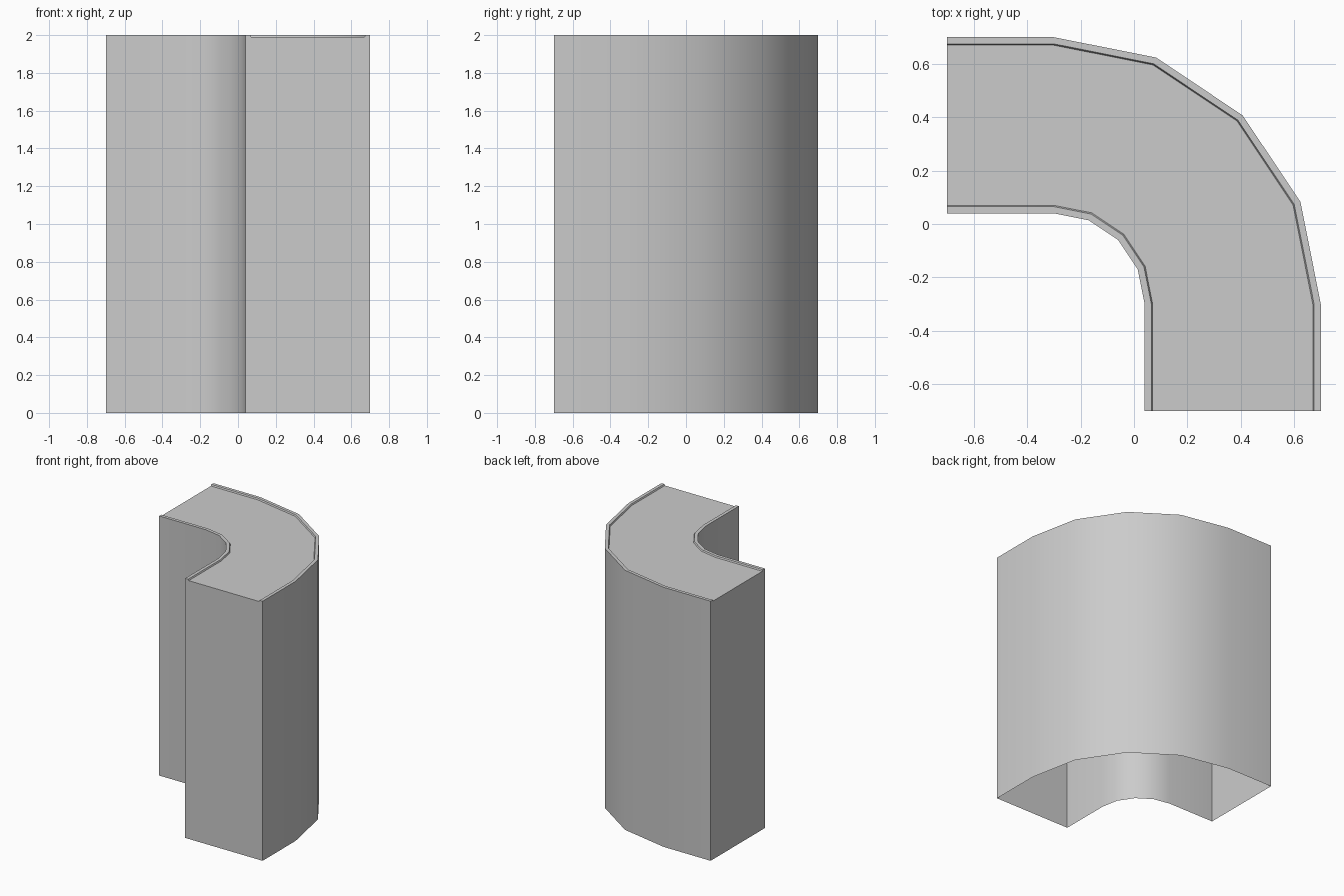
import bpy, bmesh
from math import sin, cos, radians

if "Cube" in bpy.data.objects:
    bpy.data.objects.remove(bpy.data.objects["Cube"])

# Cross-section (radius from bend centre, height), open at the bottom, with a low lip on each edge
profile = [(0.34, 0), (0.34, 2), (0.365, 2), (0.37, 1.99),
           (0.97, 1.99), (0.975, 2), (1.0, 2), (1.0, 0)]

# Stations along the wall: straight arm, quarter bend in four steps, straight arm
BEND, ARM, STEPS = -0.3, 0.4, 4
stations = [(BEND - ARM, BEND, 90)]
stations += [(BEND, BEND, 90 - 90 * i / STEPS) for i in range(STEPS + 1)]
stations += [(BEND, BEND - ARM, 0)]

bm = bmesh.new()
rings = [[bm.verts.new((cx + r * cos(radians(a)), cy + r * sin(radians(a)), z))
          for r, z in profile] for cx, cy, a in stations]

# Swept walls, lips and top
for a, b in zip(rings, rings[1:]):
    for i in range(len(profile) - 1):
        bm.faces.new((a[i], a[i + 1], b[i + 1], b[i]))

# End walls
bm.faces.new(rings[0][::-1])
bm.faces.new(rings[-1])
bmesh.ops.recalc_face_normals(bm, faces=bm.faces)

# Make sure the top surface faces up
bm.normal_update()
top = max((f for f in bm.faces if abs(f.normal.z) > 0.9), key=lambda f: f.calc_area())
if top.normal.z < 0:
    bmesh.ops.reverse_faces(bm, faces=bm.faces)

mesh = bpy.data.meshes.new("curved_wall_corner")
bm.to_mesh(mesh)
bm.free()
wall = bpy.data.objects.new("curved_wall_corner", mesh)
bpy.context.collection.objects.link(wall)

# Smooth bend, sharp corners
bpy.context.view_layer.objects.active = wall
wall.select_set(True)
bpy.ops.object.shade_smooth_by_angle(angle=radians(30))
